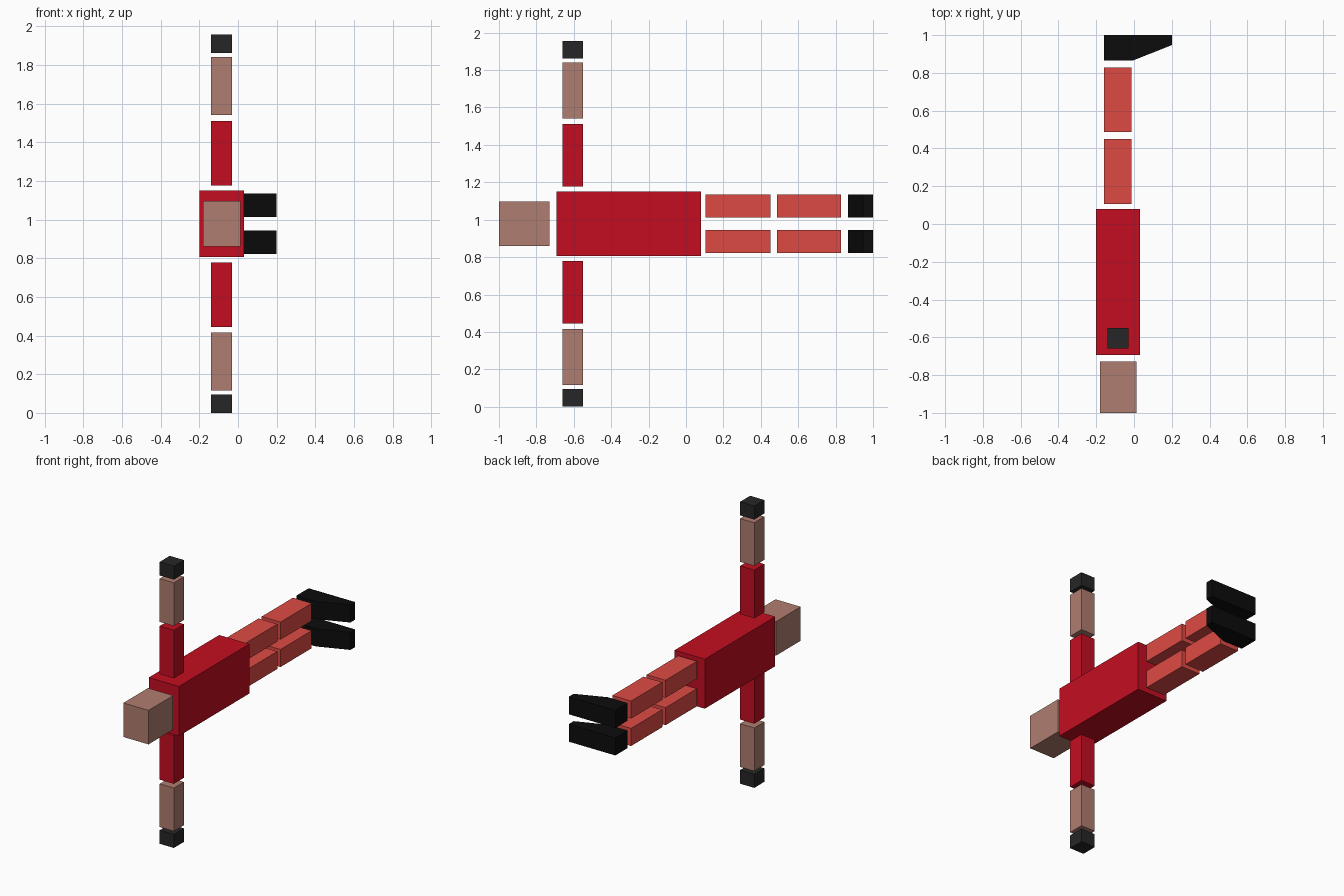
import bpy, bmesh

if "Cube" in bpy.data.objects:
    bpy.data.objects.remove(bpy.data.objects["Cube"])

ZC = 0.978  # mirror plane between upper and lower limbs


def material(name, rgb):
    lin = [((c / 255 + 0.055) / 1.055) ** 2.4 if c > 10 else c / 255 / 12.92 for c in rgb]
    m = bpy.data.materials.new(name)
    m.diffuse_color = (*lin, 1)
    m.use_nodes = True
    m.node_tree.nodes["Principled BSDF"].inputs["Base Color"].default_value = m.diffuse_color
    return m


red = material("red", (196, 13, 32))
light_red = material("light_red", (222, 74, 68))
skin = material("skin", (176, 125, 112))
charcoal = material("charcoal", (38, 38, 39))
black = material("black", (12, 12, 12))


def prism(name, outline, z0, z1, mat):
    """Extrude an xy outline from z0 to z1."""
    bm = bmesh.new()
    face = bm.faces.new([bm.verts.new((x, y, z0)) for x, y in outline])
    ext = bmesh.ops.extrude_face_region(bm, geom=[face])
    for v in ext["geom"]:
        if isinstance(v, bmesh.types.BMVert):
            v.co.z = z1
    bmesh.ops.recalc_face_normals(bm, faces=bm.faces)
    me = bpy.data.meshes.new(name)
    bm.to_mesh(me)
    bm.free()
    me.materials.append(mat)
    ob = bpy.data.objects.new(name, me)
    bpy.context.collection.objects.link(ob)
    return ob


def box(name, x, y, z, mat):
    return prism(name, [(x[0], y[0]), (x[1], y[0]), (x[1], y[1]), (x[0], y[1])], *z, mat)


# Head and torso
box("head", (-0.18, 0.013), (-1.0, -0.729), (0.86, 1.096), skin)
box("torso", (-0.2, 0.032), (-0.693, 0.079), (0.806, 1.15), red)

ARM_X, ARM_Y = (-0.139, -0.03), (-0.66, -0.55)
LEG_X = (-0.158, -0.014)
FOOT = [(-0.158, 0.865), (-0.007, 0.865), (0.2, 0.947), (0.2, 1.0), (-0.158, 1.0)]

# Limbs, mirrored above and below the centre plane
for side, s in (("left", 1), ("right", -1)):
    def span(a, b):
        return tuple(sorted((ZC + s * a, ZC + s * b)))

    box(side + "_upper_arm", ARM_X, ARM_Y, span(0.199, 0.533), red)
    box(side + "_forearm", ARM_X, ARM_Y, span(0.562, 0.862), skin)
    box(side + "_hand", ARM_X, ARM_Y, span(0.884, 0.978), charcoal)
    leg = span(0.034, 0.156)
    box(side + "_thigh", LEG_X, (0.105, 0.451), leg, light_red)
    box(side + "_shin", LEG_X, (0.486, 0.828), leg, light_red)
    prism(side + "_shoe", FOOT, *leg, black)
